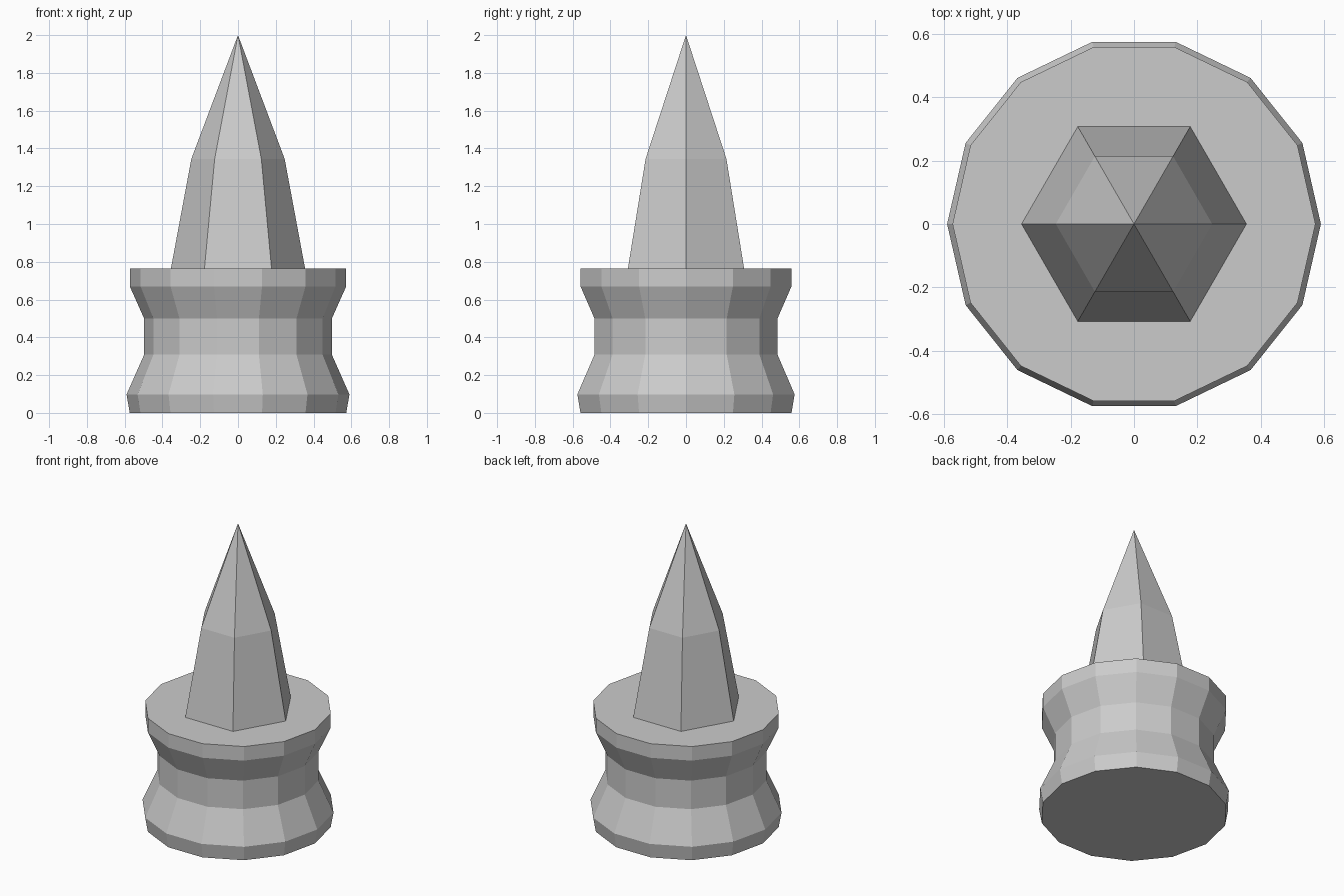
import bpy
import bmesh
from math import cos, sin, tau

cube = bpy.data.objects.get("Cube")
if cube:
    bpy.data.objects.remove(cube, do_unlink=True)

# Single plain grey
grey = bpy.data.materials.new("light grey")
grey.use_nodes = True
colour = (0.6, 0.6, 0.6, 1.0)
grey.diffuse_color = colour
grey.node_tree.nodes["Principled BSDF"].inputs["Base Color"].default_value = colour


def turned_part(name, sides, profile, cap_bottom=True):
    """Faceted solid turned about z from (radius, height) pairs; radius 0 is a tip."""
    bm = bmesh.new()
    rings = []
    for radius, z in profile:
        if radius == 0:
            rings.append([bm.verts.new((0, 0, z))] * sides)
        else:
            rings.append([bm.verts.new((radius * cos(tau * i / sides),
                                        radius * sin(tau * i / sides), z))
                          for i in range(sides)])
    for low, high in zip(rings, rings[1:]):
        for i in range(sides):
            j = (i + 1) % sides
            corners = [low[i], low[j], high[j], high[i]]
            bm.faces.new(list(dict.fromkeys(corners)))
    if cap_bottom:
        bm.faces.new(rings[0][::-1])
    if profile[-1][0] > 0:
        bm.faces.new(rings[-1])
    mesh = bpy.data.meshes.new(name)
    bm.to_mesh(mesh)
    bm.free()
    mesh.materials.append(grey)
    obj = bpy.data.objects.new(name, mesh)
    bpy.context.collection.objects.link(obj)
    return obj


TOP = 0.765

# Waisted pedestal with a flared foot and rim
turned_part("pedestal", 14, [(0.573, 0), (0.59, 0.098), (0.497, 0.308),
                             (0.497, 0.5), (0.573, 0.67), (0.573, TOP)])

# Six-sided spike standing on the rim
turned_part("spike", 6, [(0.355, TOP), (0.247, 1.345), (0, 2)], cap_bottom=False)
